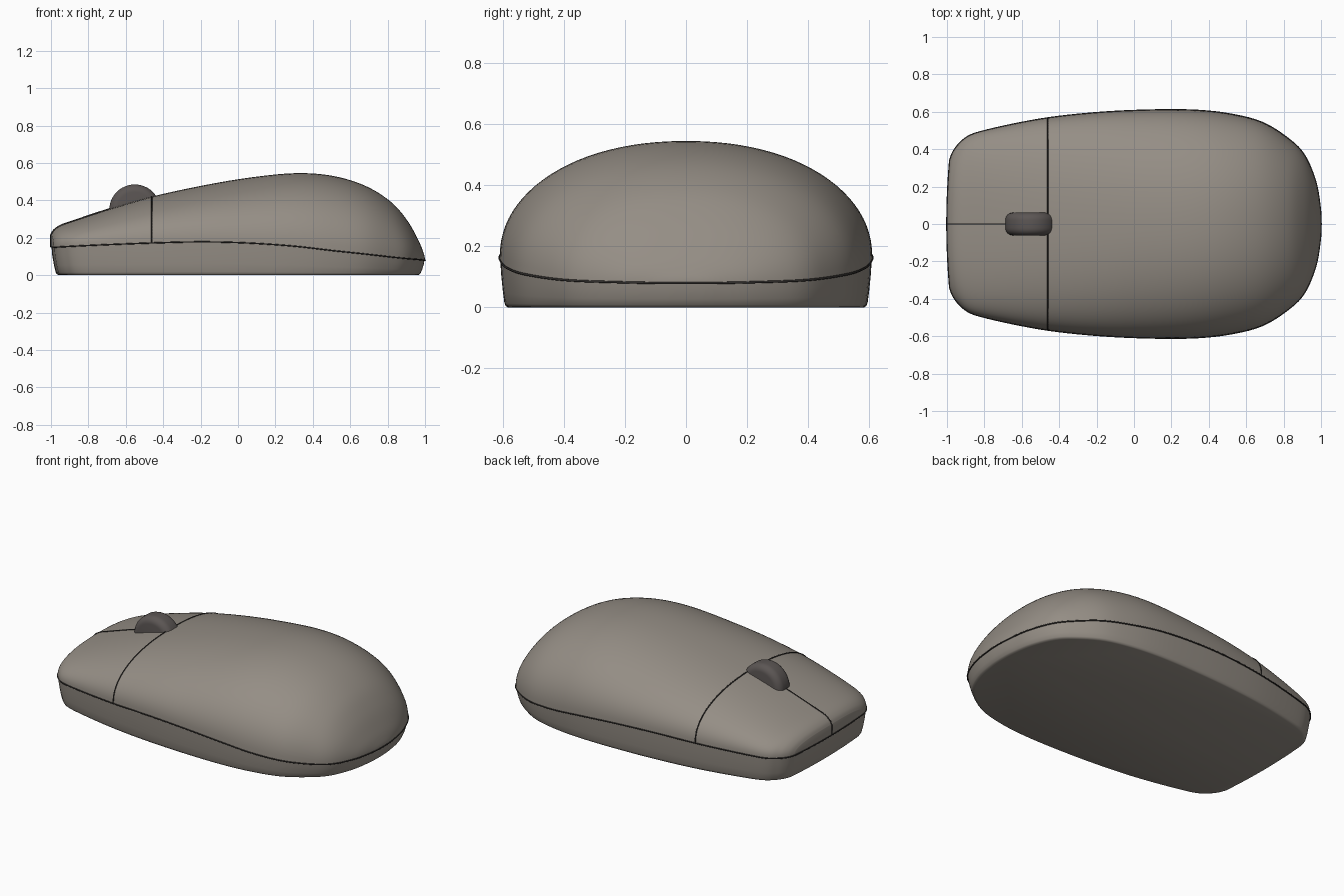
import bpy, bmesh, math

if "Cube" in bpy.data.objects:
    bpy.data.objects.remove(bpy.data.objects["Cube"])

def material(name, rgb):
    m = bpy.data.materials.new(name)
    m.diffuse_color = (*rgb, 1)
    m.use_nodes = True
    m.node_tree.nodes["Principled BSDF"].inputs["Base Color"].default_value = m.diffuse_color
    return m

BODY = material("warm grey", (0.30, 0.27, 0.235))
WHEEL = material("dark grey", (0.105, 0.092, 0.088))
GAP = material("gap black", (0.03, 0.027, 0.025))

# stations along the length: x, half width, seam height, top height
ST = [(-1.0, .34, .15, .215), (-.985, .385, .15, .24), (-.95, .43, .152, .265),
      (-.88, .475, .155, .29), (-.7, .522, .163, .35), (-.46, .567, .172, .42),
      (-.2, .595, .178, .477), (.05, .608, .172, .52), (.3, .609, .155, .545),
      (.5, .59, .132, .532), (.68, .545, .113, .478), (.82, .46, .097, .39),
      (.91, .37, .088, .285), (.97, .23, .083, .175), (.995, .09, .08, .11),
      (1.0, 0, .08, .08)]
SUB, COLS = 5, 48

def catmull(a, b, c, d, t):
    return 0.5 * (2 * b + (c - a) * t + (2 * a - 5 * b + 4 * c - d) * t * t
                  + (3 * b - a - 3 * c + d) * t ** 3)

def stations():
    out = []
    for i in range(len(ST) - 1):
        p = [ST[max(0, min(len(ST) - 1, i + k))] for k in (-1, 0, 1, 2)]
        out += [[catmull(*q, s / SUB) for q in zip(*p)] for s in range(SUB)]
    return out + [list(ST[-1])]

def bow(x, y):
    # the front edge bows slightly
    return x + 0.015 * (y / .34) ** 2 * max(0, (-x - .85) / .15)

def section(x, w, seam, top):
    # rounded arch across the body
    e = 2 / (2.15 + 0.35 * max(0, -x))
    pts = []
    for j in range(COLS + 1):
        a = math.pi * j / COLS
        c, s = math.cos(a), max(0, math.sin(a))
        y = math.copysign(abs(c) ** e, c) * w
        pts.append((bow(x, y), y, seam + (top - seam) * s ** e))
    return pts

def add_mesh(name, bm, mat, angle):
    bmesh.ops.remove_doubles(bm, verts=bm.verts, dist=1e-5)
    bmesh.ops.recalc_face_normals(bm, faces=bm.faces)
    me = bpy.data.meshes.new(name)
    bm.to_mesh(me)
    bm.free()
    ob = bpy.data.objects.new(name, me)
    bpy.context.collection.objects.link(ob)
    me.materials.append(mat)
    bpy.ops.object.select_all(action='DESELECT')
    ob.select_set(True)
    bpy.context.view_layer.objects.active = ob
    bpy.ops.object.shade_smooth_by_angle(angle=math.radians(angle))
    return ob

def loft(bm, rows, closed=False):
    vs = [[bm.verts.new(p) for p in r] for r in rows]
    n = len(rows[0])
    for a, b in zip(vs, vs[1:]):
        for j in range(n if closed else n - 1):
            k = (j + 1) % n
            bm.faces.new((a[j], a[k], b[k], b[j]))
    return vs

def line(name, pts, cyclic=False):
    cu = bpy.data.curves.new(name, 'CURVE')
    cu.dimensions = '3D'
    cu.bevel_depth = 0.004
    cu.bevel_resolution = 1
    sp = cu.splines.new('POLY')
    sp.points.add(len(pts) - 1)
    for p, q in zip(sp.points, pts):
        p.co = (*q, 1)
    sp.use_cyclic_u = cyclic
    cu.materials.append(GAP)
    bpy.context.collection.objects.link(bpy.data.objects.new(name, cu))

# top shell, with its short upright front wall
rows = [section(*s) for s in stations()]
front = [(p[0], p[1], ST[0][2]) for p in rows[0]]
bm = bmesh.new()
loft(bm, [front] + rows)
add_mesh("top_shell", bm, BODY, 50)

# lower base, tapering from the seam to the flat underside
rim = [r[0] for r in rows] + [r[-1] for r in reversed(rows[:-1])] + front[-2:0:-1]
rings = [[(x * k, y * k, z * (1 - f)) for x, y, z in rim]
         for k, f in ((.997, 0), (.993, .3), (.984, .65), (.975, .9), (.968, .97), (.955, 1))]
bm = bmesh.new()
vs = loft(bm, rings, closed=True)
bm.faces.new(vs[-1])
add_mesh("base", bm, BODY, 50)

# dark gaps: seam, rear edge of the buttons, split between the buttons
line("seam_gap", rim, True)
line("button_rear_gap", rows[5 * SUB])
mid = COLS // 2
line("button_split_gap", [front[mid]] + [r[mid] for r in rows if r[mid][0] < -.62])

# scroll wheel: rounded profile spun about the y axis
R, H, B = .136, .061, .04
prof = [(0, -H)] + [(R - B + B * math.cos(a), s * (H - B) + B * math.sin(a))
        for s, a0 in ((-1, -90), (1, 0))
        for a in (math.radians(a0 + 15 * i) for i in range(7))] + [(0, H)]
bm = bmesh.new()
N = 48
loft(bm, [[(-.552 + r * math.cos(t), y, .349 + r * math.sin(t)) for r, y in prof]
          for t in (2 * math.pi * i / N for i in range(N + 1))])
add_mesh("scroll_wheel", bm, WHEEL, 40)
